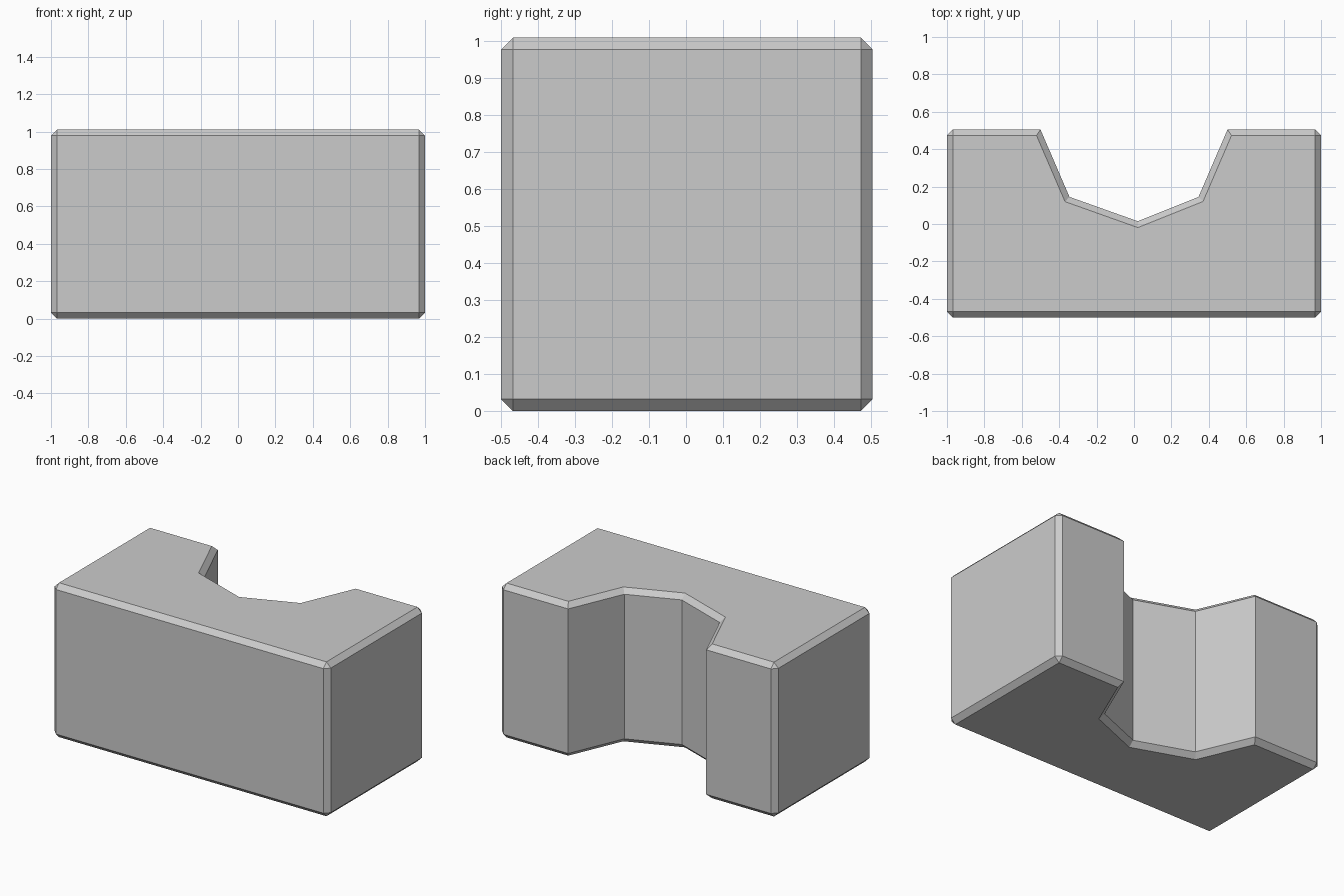
import bpy, bmesh

if "Cube" in bpy.data.objects:
    bpy.data.objects.remove(bpy.data.objects["Cube"])

# Plan outline of the block, with the faceted notch in the back
OUTLINE = [(-1, -0.5), (1, -0.5), (1, 0.505), (0.5, 0.505), (0.345, 0.145),
           (0.02, 0.015), (-0.345, 0.145), (-0.5, 0.505), (-1, 0.505)]
HEIGHT = 1.01
CHAMFER = 0.032

# Extrude the outline upwards
bm = bmesh.new()
base = bm.faces.new([bm.verts.new((x, y, 0)) for x, y in OUTLINE])
top = bmesh.ops.extrude_face_region(bm, geom=[base], use_keep_orig=True)
bmesh.ops.translate(bm, vec=(0, 0, HEIGHT),
                    verts=[v for v in top["geom"] if isinstance(v, bmesh.types.BMVert)])
bmesh.ops.recalc_face_normals(bm, faces=bm.faces)


def is_chamfered(edge):
    a, b = (v.co for v in edge.verts)
    vertical = abs(a.z - b.z) > 0.5
    return not vertical or abs(a.x) > 0.9


# Chamfer the rims and the four outer corners; notch corners stay sharp
bmesh.ops.bevel(bm, geom=[e for e in bm.edges if is_chamfered(e)], offset=CHAMFER,
                offset_type='OFFSET', segments=1, profile=0.5, affect='EDGES')
bmesh.ops.recalc_face_normals(bm, faces=bm.faces)

mesh = bpy.data.meshes.new("notched_block")
bm.to_mesh(mesh)
bm.free()
block = bpy.data.objects.new("notched_block", mesh)
bpy.context.collection.objects.link(block)
